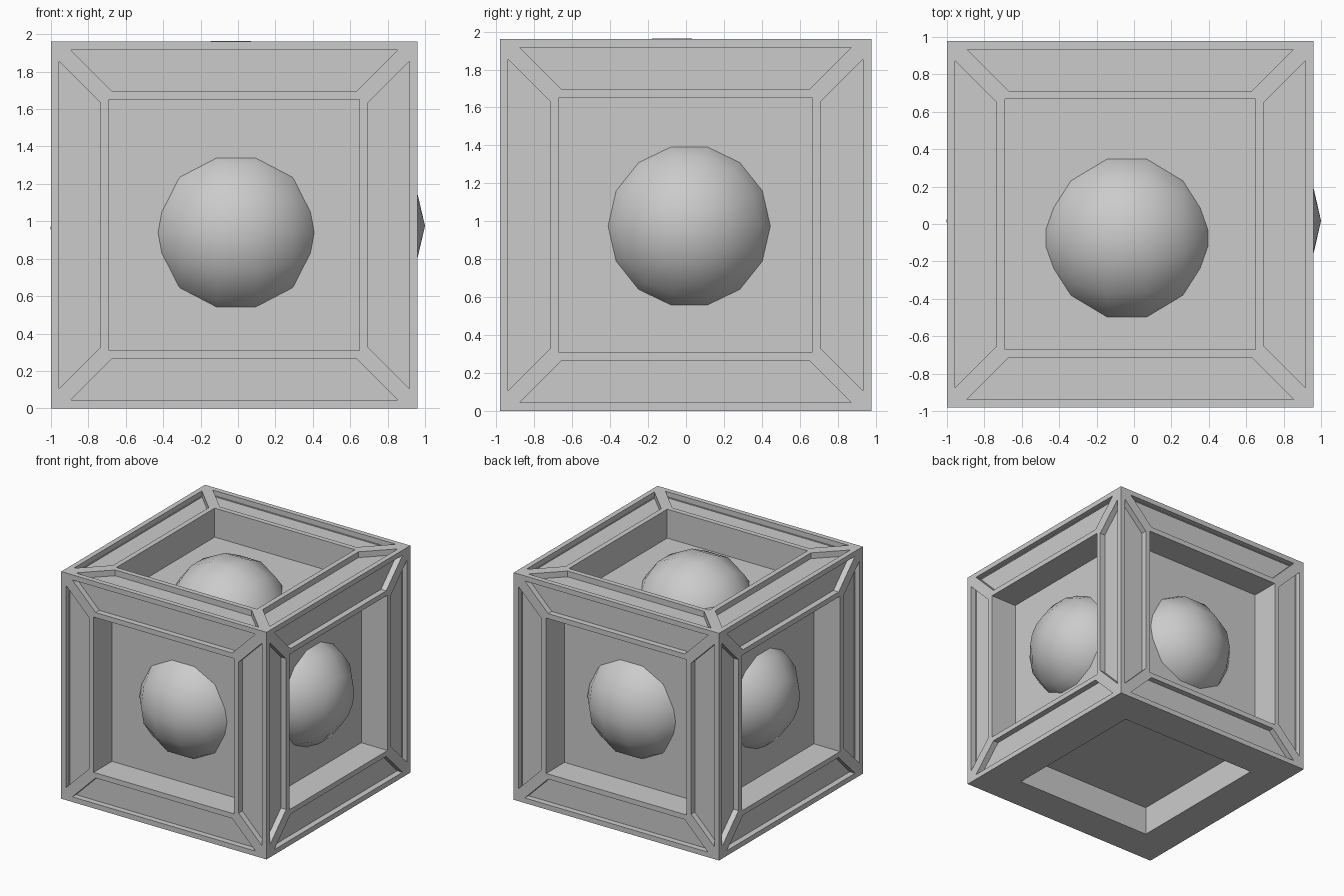
import bpy, bmesh, math
from mathutils import Vector

if "Cube" in bpy.data.objects:
    bpy.data.objects.remove(bpy.data.objects["Cube"])

CENTRE = Vector((-0.02, -0.002, 0.98))
SIZE = 1.96


def sink(bm, face, depth):
    """Push a face straight in, leaving walls round its border."""
    direction = face.normal.copy()
    bmesh.ops.inset_individual(bm, faces=[face], thickness=0.0)
    for v in face.verts:
        v.co -= direction * depth


# Crate body: every side has a square recess, all but the base have four sunken trim panels
bm = bmesh.new()
bmesh.ops.create_cube(bm, size=SIZE)
bm.normal_update()
for side in list(bm.faces):
    is_base = side.normal.z < -0.5
    rim = bmesh.ops.inset_individual(bm, faces=[side], thickness=0.31,
                                     use_even_offset=True)["faces"]
    bm.normal_update()
    sink(bm, side, 0.25)
    if not is_base:
        for bar in [f for f in rim if f is not side]:
            bmesh.ops.inset_individual(bm, faces=[bar], thickness=0.044,
                                       use_even_offset=True)
            bar.normal_update()
            sink(bm, bar, 0.05)
bm.normal_update()
mesh = bpy.data.meshes.new("crate_body")
bm.to_mesh(mesh)
bm.free()
body = bpy.data.objects.new("crate_body", mesh)
body.location = CENTRE
bpy.context.collection.objects.link(body)

# Low-poly balls, poles along x, half buried in the recess floors
balls = {
    "front_ball": (-0.01, -0.505, 0.94),
    "back_ball": (0.01, 0.505, 0.94),
    "right_ball": (0.52, 0.017, 0.975),
    "left_ball": (-0.523, 0.017, 0.965),
    "top_ball": (-0.038, -0.075, 1.507),
}
for name, loc in balls.items():
    bpy.ops.mesh.primitive_uv_sphere_add(segments=14, ring_count=7, radius=0.48,
                                         location=loc, rotation=(0, math.pi / 2, 0))
    bpy.context.object.name = name
    bpy.ops.object.shade_smooth()
